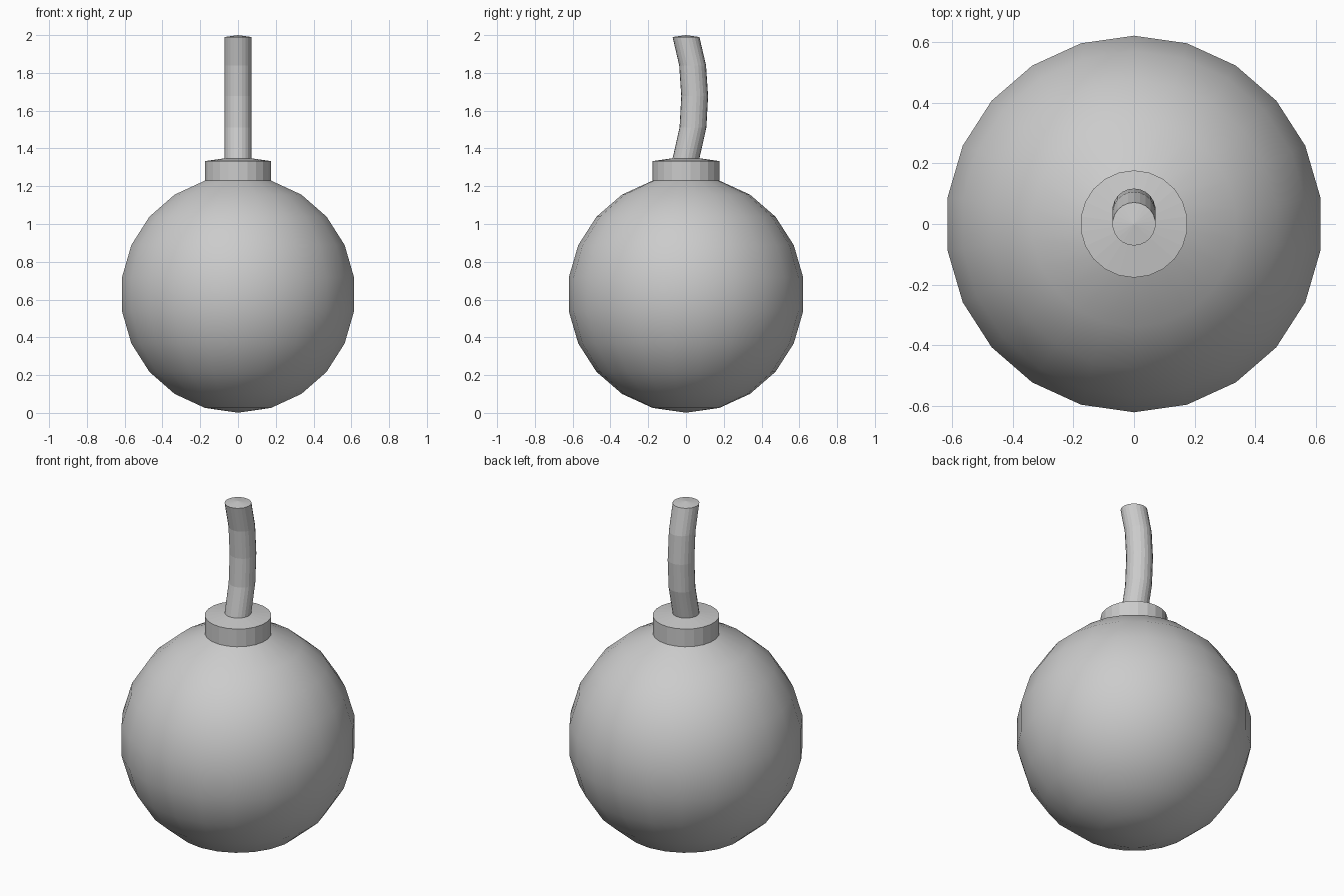
import bpy, bmesh
from math import sin, cos, pi

old = bpy.data.objects.get("Cube")
if old:
    bpy.data.objects.remove(old, do_unlink=True)

SIDES = 22
RADIUS, CENTRE = 0.627, 0.628
STEP = 2 * pi / SIDES

grey = bpy.data.materials.new("plain grey")
grey.use_nodes = True
grey.diffuse_color = (0.6, 0.6, 0.6, 1)
grey.node_tree.nodes["Principled BSDF"].inputs["Base Color"].default_value = (0.6, 0.6, 0.6, 1)


def loft(name, rings, smooth):
    """Skin round cross-sections given as (y, z, radius), bottom to top; radius 0 makes a tip."""
    bm = bmesh.new()
    loops = []
    for y, z, r in rings:
        count = SIDES if r else 1
        loops.append([bm.verts.new((r * cos(pi / 2 + k * STEP), y + r * sin(pi / 2 + k * STEP), z))
                      for k in range(count)])
    for low, high in zip(loops, loops[1:]):
        for k in range(SIDES):
            n = (k + 1) % SIDES
            if len(low) == 1:
                corners = (low[0], high[n], high[k])
            elif len(high) == 1:
                corners = (low[k], low[n], high[0])
            else:
                corners = (low[k], low[n], high[n], high[k])
            bm.faces.new(corners).smooth = smooth
    bmesh.ops.recalc_face_normals(bm, faces=bm.faces)
    mesh = bpy.data.meshes.new(name)
    bm.to_mesh(mesh)
    bm.free()
    mesh.materials.append(grey)
    obj = bpy.data.objects.new(name, mesh)
    bpy.context.collection.objects.link(obj)
    return obj


# Round body, open under the collar
body = [(0, CENTRE - RADIUS * cos(k * STEP), RADIUS * sin(k * STEP) if k else 0)
        for k in range(SIDES // 2)]
loft("round_body", body, True)

# Collar: the top of the ball raised straight up, with its shallow dome
neck_z, neck_r = body[-1][1], body[-1][2]
loft("collar", [(0, neck_z, neck_r), (0, 1.333, neck_r), (0, 1.358, 0)], False)

# Bent fuse with a slightly domed end
FUSE_R = 0.071
path = [(0, 1.347), (0.037, 1.512), (0.046, 1.677), (0.035, 1.84), (0, 1.99)]
loft("fuse", [(y, z, FUSE_R) for y, z in path] + [(0, 2.0, 0)], False)
